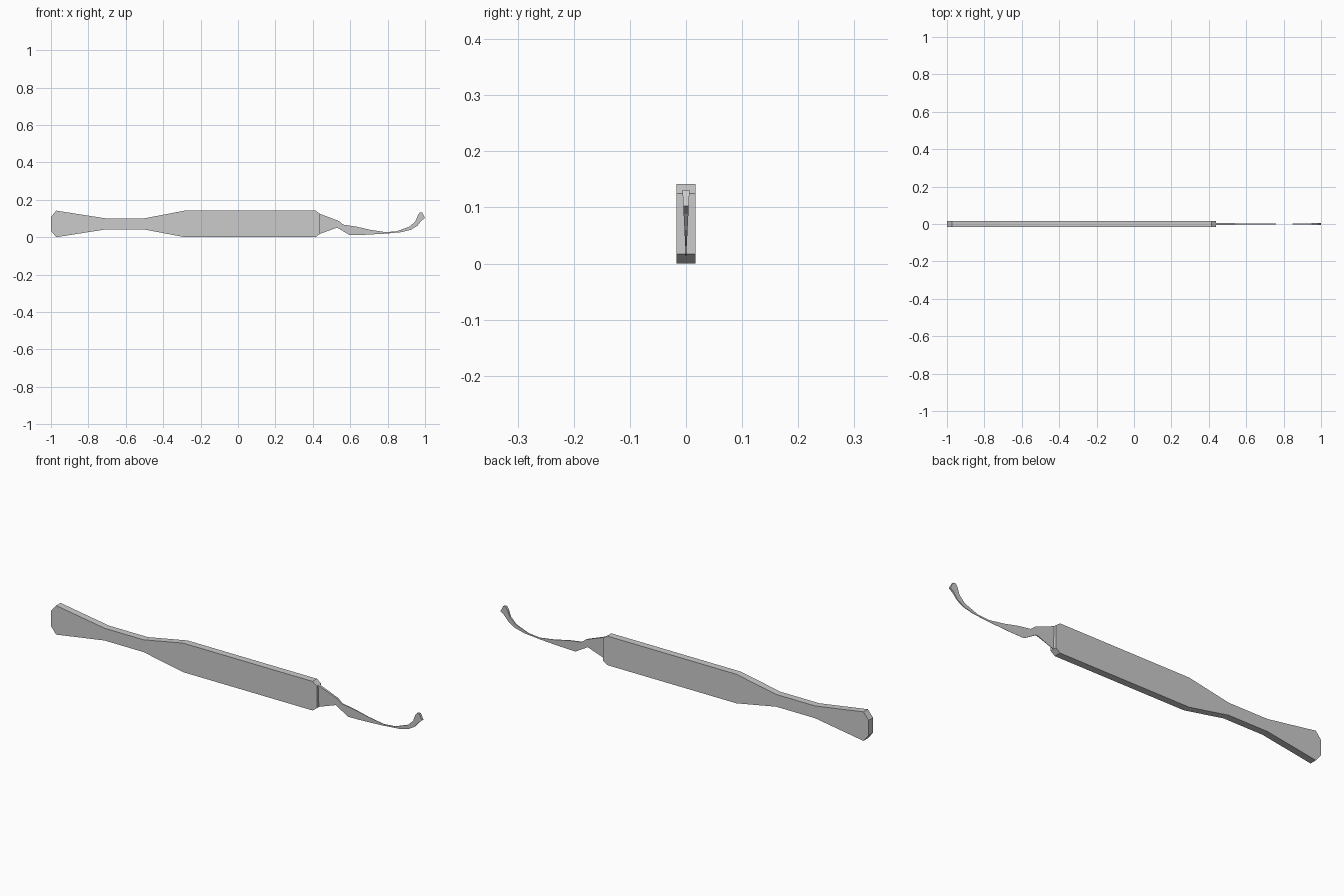
import bpy, bmesh

if "Cube" in bpy.data.objects:
    bpy.data.objects.remove(bpy.data.objects["Cube"])


def plate(name, outline, half_thickness):
    """Closed flat part from an x-z outline; half_thickness is a function of z."""
    bm = bmesh.new()
    front = [bm.verts.new((x, -half_thickness(z), z)) for x, z in outline]
    back = [bm.verts.new((x, half_thickness(z), z)) for x, z in outline]
    bm.faces.new(front)
    bm.faces.new(back[::-1])
    n = len(outline)
    for i in range(n):
        j = (i + 1) % n
        bm.faces.new((front[i], back[i], back[j], front[j]))
    bmesh.ops.recalc_face_normals(bm, faces=bm.faces)
    mesh = bpy.data.meshes.new(name)
    bm.to_mesh(mesh)
    bm.free()
    obj = bpy.data.objects.new(name, mesh)
    bpy.context.collection.objects.link(obj)
    return obj


# Handle: upper half profile mirrored about its centre line
MID = 0.071
half = [(-1.0, 0.037), (-0.972, 0.071), (-0.71, 0.03), (-0.5, 0.03),
        (-0.285, 0.071), (0.415, 0.071), (0.438, 0.054)]
handle = [(x, MID + h) for x, h in half] + [(x, MID - h) for x, h in reversed(half)]
plate("handle", handle, lambda z: 0.017)

# Hooked blade: thick at the top, thinning to an edge at the bottom
upper = [(0.42, 0.132), (0.54, 0.086), (0.563, 0.067), (0.63, 0.057),
         (0.71, 0.039), (0.79, 0.027), (0.85, 0.032), (0.92, 0.058),
         (0.95, 0.087), (0.962, 0.118), (0.972, 0.131), (0.985, 0.131)]
lower = [(1.0, 0.103), (0.981, 0.088), (0.958, 0.06), (0.925, 0.04),
         (0.875, 0.027), (0.79, 0.019), (0.68, 0.013), (0.597, 0.011),
         (0.53, 0.051), (0.42, 0.011)]
plate("blade", upper + lower, lambda z: 0.0003 + 0.006 * max(0, z - 0.011) / 0.12)
